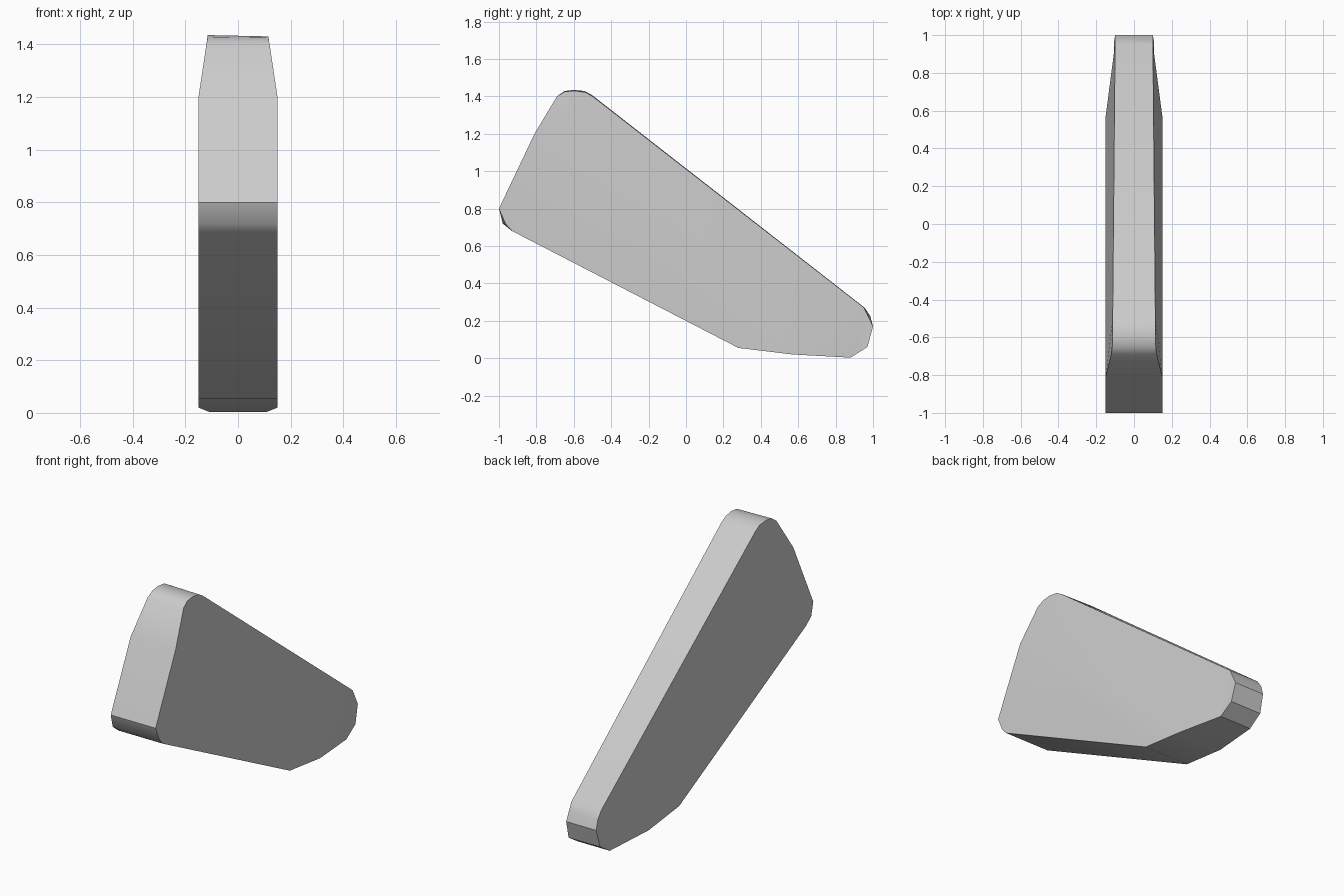
import bpy, bmesh, math

cube = bpy.data.objects.get("Cube")
if cube:
    bpy.data.objects.remove(cube, do_unlink=True)

grey = bpy.data.materials.new("plain grey")
grey.use_nodes = True
colour = (0.6, 0.6, 0.6, 1)
grey.diffuse_color = colour
grey.node_tree.nodes["Principled BSDF"].inputs["Base Color"].default_value = colour

# Side outlines as (y, z, half width, inset on the left side).
# The lower part has full width; both parts share the ridge at its ends.
lower = [(-0.81, 1.20, 0.15, 0), (-1.0, 0.80, 0.15, 0), (-0.98, 0.72, 0.15, 0.015),
         (-0.93, 0.68, 0.15, 0), (0.28, 0.055, 0.15, 0), (0.57, 0.02, 0.15, 0)]
upper = [(0.88, 0.003, 0.107, 0), (0.97, 0.06, 0.105, 0), (1.0, 0.17, 0.10, 0),
         (0.985, 0.225, 0.10, 0.015), (0.955, 0.27, 0.10, 0.005),
         (-0.50, 1.405, 0.113, 0.01), (-0.54, 1.428, 0.113, 0.008),
         (-0.60, 1.435, 0.115, 0.006), (-0.65, 1.428, 0.115, 0.004),
         (-0.69, 1.40, 0.12, 0)]
outline = lower + upper

bm = bmesh.new()


def make_side(sign):
    """Add one side wall, split along the ridge, and return its rim."""
    rim = []
    for y, z, width, inset in outline:
        if sign > 0 and inset:
            # Pull the rounded corner towards the middle of the body
            dy, dz = -y, 0.6 - z
            scale = inset / math.hypot(dy, dz)
            y, z = y + dy * scale, z + dz * scale
        rim.append(bm.verts.new((sign * width, y, z)))
    n = len(lower)
    bm.faces.new(rim[:n])
    bm.faces.new(rim[n - 1:] + rim[:1])
    return rim


right_rim = make_side(-1)
left_rim = make_side(1)

# Edge band joining the two walls
for i in range(len(outline)):
    j = (i + 1) % len(outline)
    bm.faces.new((right_rim[i], right_rim[j], left_rim[j], left_rim[i]))
bmesh.ops.recalc_face_normals(bm, faces=bm.faces[:])
bmesh.ops.triangulate(bm, faces=[f for f in bm.faces if len(f.verts) > 4])

mesh = bpy.data.meshes.new("wedge_body")
bm.to_mesh(mesh)
bm.free()
mesh.materials.append(grey)
body = bpy.data.objects.new("wedge_body", mesh)
bpy.context.collection.objects.link(body)

bpy.ops.object.select_all(action="DESELECT")
body.select_set(True)
bpy.context.view_layer.objects.active = body
bpy.ops.object.shade_smooth_by_angle(angle=math.radians(30))
